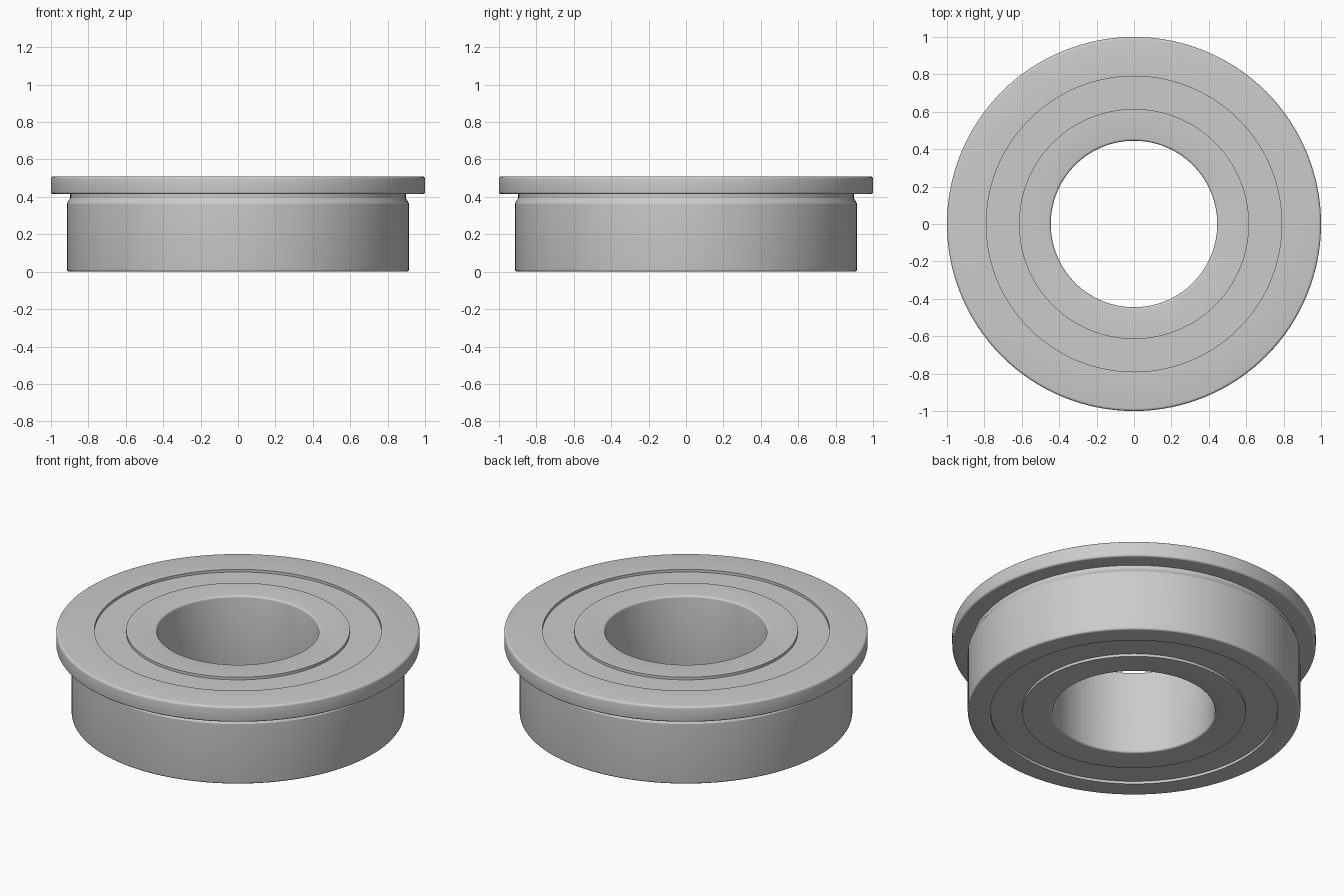
import bpy, bmesh, math

cube = bpy.data.objects.get("Cube")
if cube:
    bpy.data.objects.remove(cube, do_unlink=True)

SEGMENTS = 128
HEIGHT = 0.51
BORE, INNER_EDGE, OUTER_EDGE = 0.445, 0.615, 0.79
BODY, FLANGE = 0.915, 1.0
RECESS = 0.016

steel = bpy.data.materials.new("steel grey")
steel.use_nodes = True
colour = (0.6, 0.6, 0.6, 1)
steel.diffuse_color = colour
steel.node_tree.nodes["Principled BSDF"].inputs["Base Color"].default_value = colour


def rounded(r, z, dr, dz, size):
    """Corner arc at (r, z) entered along r or z; dr, dz point to the solid."""
    steps = 4
    cr, cz = r + dr * size, z + dz * size
    return [(cr - dr * size * math.sin(a), cz - dz * size * math.cos(a))
            for a in (i * math.pi / 2 / steps for i in range(steps + 1))]


def lathe(name, profile):
    """Revolve a closed (radius, height) profile around z."""
    bm = bmesh.new()
    rings = []
    for i in range(SEGMENTS):
        a = math.tau * i / SEGMENTS
        rings.append([bm.verts.new((r * math.cos(a), r * math.sin(a), z))
                      for r, z in profile])
    n = len(profile)
    for i in range(SEGMENTS):
        here, there = rings[i], rings[(i + 1) % SEGMENTS]
        for j in range(n):
            k = (j + 1) % n
            bm.faces.new((here[j], there[j], there[k], here[k]))
    bmesh.ops.recalc_face_normals(bm, faces=bm.faces)
    mesh = bpy.data.meshes.new(name)
    bm.to_mesh(mesh)
    bm.free()
    mesh.materials.append(steel)
    obj = bpy.data.objects.new(name, mesh)
    bpy.context.collection.objects.link(obj)
    bpy.ops.object.select_all(action="DESELECT")
    bpy.context.view_layer.objects.active = obj
    obj.select_set(True)
    bpy.ops.object.shade_smooth_by_angle(angle=math.radians(30))
    return obj


# Outer ring with flange and relief groove below it
lathe("outer_ring",
      [(OUTER_EDGE, 0)]
      + rounded(BODY, 0, -1, 1, 0.012)
      + [(BODY, 0.365), (0.897, 0.395), (0.897, 0.415)]
      + rounded(FLANGE, 0.415, -1, 1, 0.012)
      + rounded(FLANGE, HEIGHT, -1, -1, 0.014)[::-1]
      + [(OUTER_EDGE, HEIGHT)])

# Inner ring with rounded bore edges
lathe("inner_ring",
      rounded(BORE, 0, 1, 1, 0.012)[::-1]
      + [(INNER_EDGE, 0), (INNER_EDGE, HEIGHT)]
      + rounded(BORE, HEIGHT, 1, -1, 0.012))

# Thin recessed shields closing the gap on both faces
for name, low in (("bottom_shield", RECESS), ("top_shield", HEIGHT - RECESS - 0.03)):
    lathe(name, [(INNER_EDGE, low), (OUTER_EDGE, low),
                 (OUTER_EDGE, low + 0.03), (INNER_EDGE, low + 0.03)])
